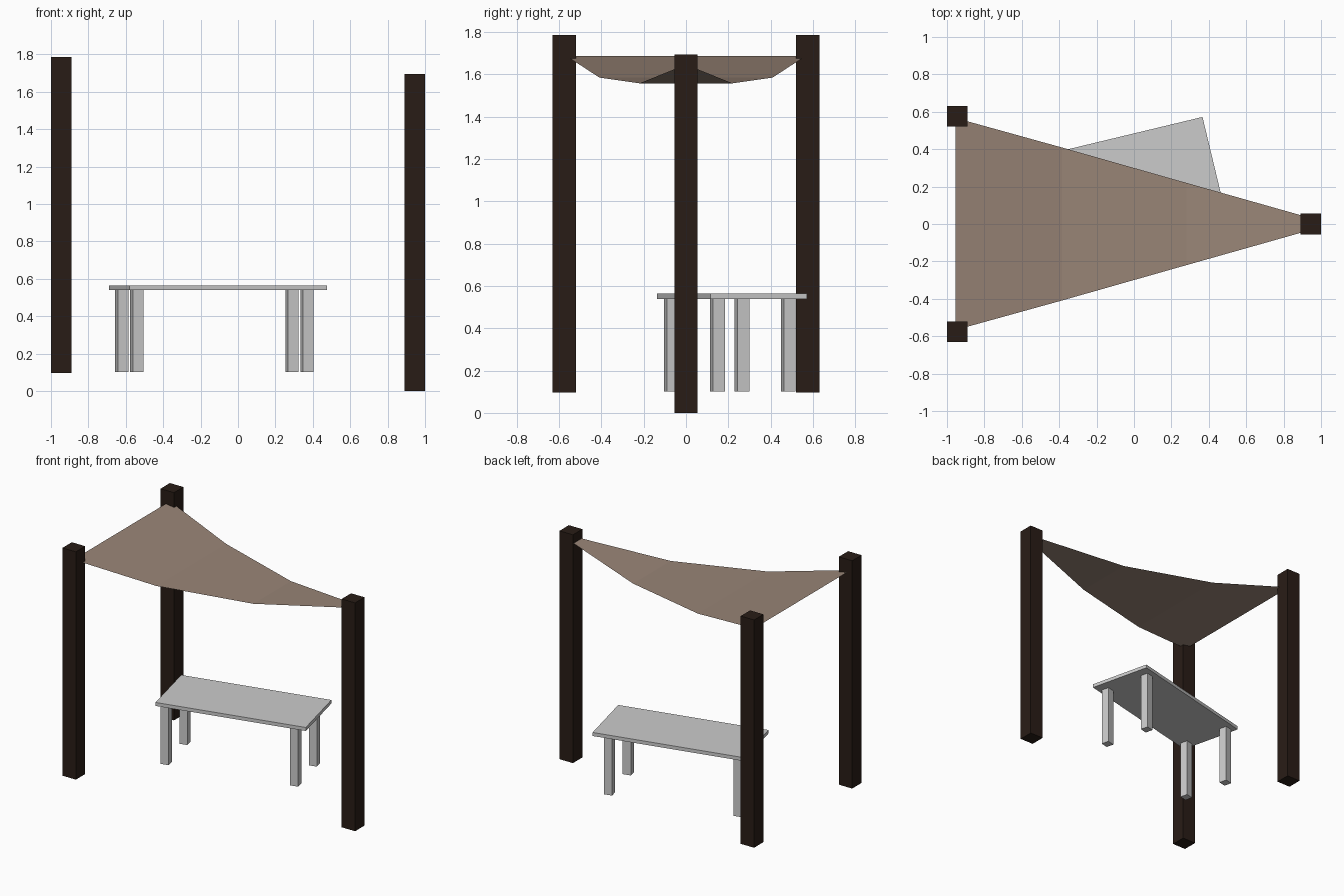
import bpy, bmesh
from math import radians
from mathutils import Matrix, Vector

if "Cube" in bpy.data.objects:
    bpy.data.objects.remove(bpy.data.objects["Cube"])


def material(name, rgb):
    m = bpy.data.materials.new(name)
    m.diffuse_color = (*rgb, 1)
    m.use_nodes = True
    m.node_tree.nodes["Principled BSDF"].inputs["Base Color"].default_value = m.diffuse_color
    return m


def finish(name, bm, mat=None):
    me = bpy.data.meshes.new(name)
    bm.to_mesh(me)
    bm.free()
    ob = bpy.data.objects.new(name, me)
    bpy.context.collection.objects.link(ob)
    if mat:
        me.materials.append(mat)
    return ob


def box(name, centre, size, mat=None, frame=Matrix()):
    bm = bmesh.new()
    bmesh.ops.create_cube(bm, size=1)
    bm.transform(frame @ Matrix.Translation(centre) @ Matrix.Diagonal((*size, 1)))
    return finish(name, bm, mat)


dark_wood = material("dark_wood", (0.022, 0.012, 0.008))
canvas = material("canvas", (0.32, 0.235, 0.185))

# Posts: a taller back pair and one front post that reaches lower
box("left_front_post", (-0.945, -0.575, 0.942), (0.11, 0.11, 1.69), dark_wood)
box("left_back_post", (-0.945, 0.575, 0.942), (0.11, 0.11, 1.69), dark_wood)
box("right_post", (0.945, 0, 0.847), (0.11, 0.11, 1.694), dark_wood)

# Shade sail: thin sagging strip, tapering towards the right post
bm = bmesh.new()
rows = []
for x, half, z in [(-0.955, 0.567, 1.688), (-0.385, 0.409, 1.585),
                   (0.28, 0.22, 1.558), (0.945, 0.032, 1.634)]:
    rows.append([bm.verts.new((x, s * half, z)) for s in (-1, 1)])
for a, b in zip(rows, rows[1:]):
    bm.faces.new((a[0], b[0], b[1], a[1]))
finish("shade_sail", bm, canvas)

# Table, turned slightly under the sail
frame = Matrix.Translation(Vector((-0.107, 0.217, 0))) @ Matrix.Rotation(radians(13.5), 4, 'Z')
box("table_top", (0, 0, 0.552), (1.086, 0.47, 0.026), None, frame)
for xn, x in (("left", -0.489), ("right", 0.447)):
    for yn, y in (("front", -0.177), ("back", 0.167)):
        box(f"table_leg_{xn}_{yn}", (x, y, 0.321), (0.058, 0.058, 0.44), None, frame)
